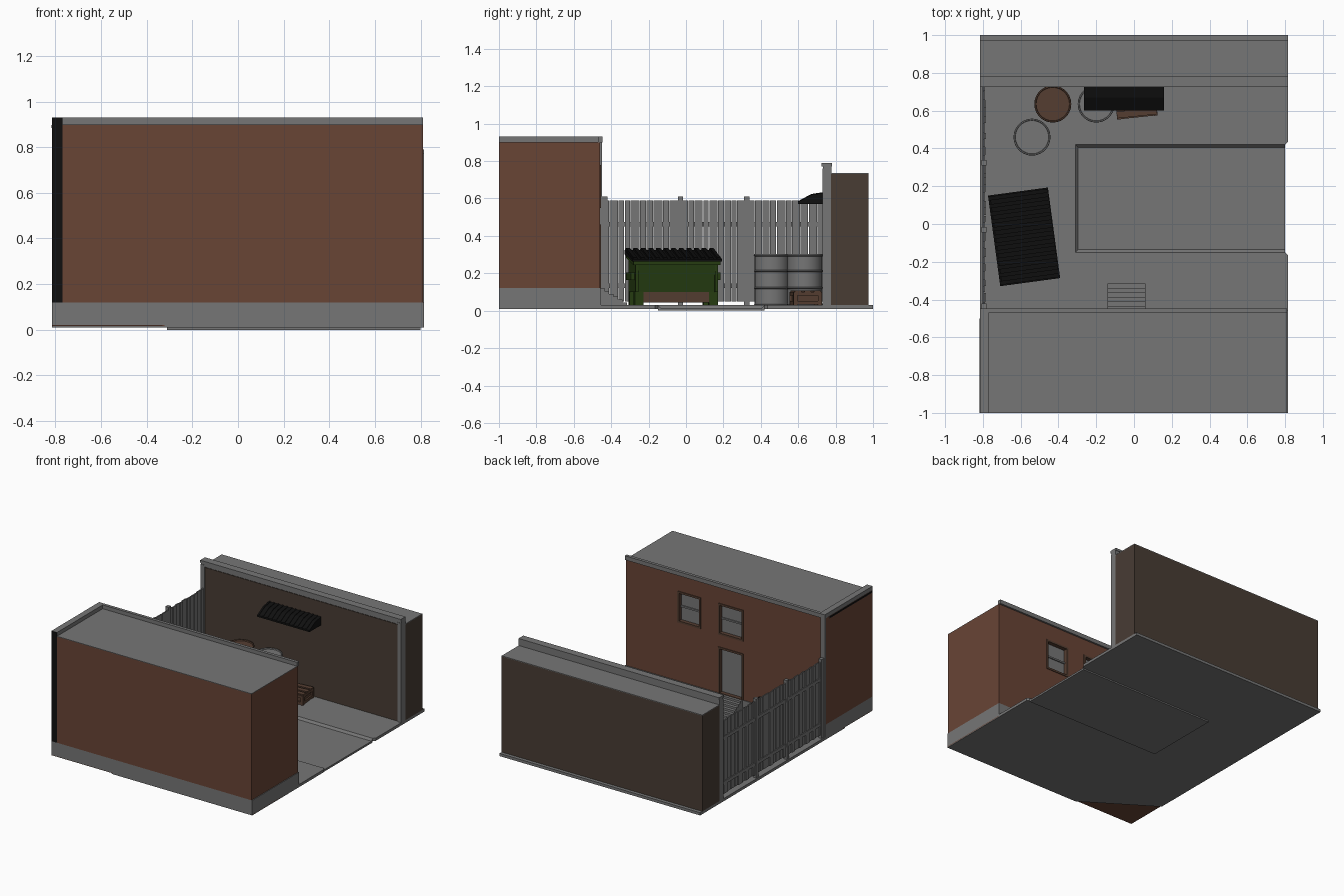
import bpy, bmesh, math, random
from mathutils import Matrix, Vector

if "Cube" in bpy.data.objects:
    bpy.data.objects.remove(bpy.data.objects["Cube"])

random.seed(4)


def material(name, r, g, b):
    m = bpy.data.materials.new(name)
    m.diffuse_color = (r, g, b, 1)
    m.use_nodes = True
    m.node_tree.nodes["Principled BSDF"].inputs["Base Color"].default_value = m.diffuse_color
    return m


GREY = material("concrete_grey", .18, .18, .18)
BRICK = material("red_brick", .14, .058, .036)
BROWN = material("dark_brown_wall", .065, .045, .034)
RUST = material("rusty_brown", .09, .048, .031)
GREEN = material("dark_green", .02, .048, .006)
BLACK = material("black", .005, .005, .005)


def finish(name, bm, mat, matrix=Matrix()):
    bmesh.ops.recalc_face_normals(bm, faces=bm.faces)
    me = bpy.data.meshes.new(name)
    bm.to_mesh(me)
    bm.free()
    me.materials.append(mat)
    ob = bpy.data.objects.new(name, me)
    ob.matrix_world = matrix
    bpy.context.collection.objects.link(ob)
    return ob


def boxes(name, mat, *ranges, matrix=Matrix()):
    """One object of boxes given as (x0, x1, y0, y1, z0, z1)."""
    bm = bmesh.new()
    for x0, x1, y0, y1, z0, z1 in ranges:
        mid = Vector((x0 + x1, y0 + y1, z0 + z1)) / 2
        size = Matrix.Diagonal((x1 - x0, y1 - y0, z1 - z0, 1))
        bmesh.ops.create_cube(bm, size=1, matrix=Matrix.Translation(mid) @ size)
    return finish(name, bm, mat, matrix)


def prism(name, mat, pts, axis, spans, matrix=Matrix()):
    """Extrude a 2D outline along an axis over each (start, end) span."""
    bm = bmesh.new()
    for a, b in spans:
        def place(p, t):
            return {'x': (t, *p), 'y': (p[0], t, p[1]), 'z': (*p, t)}[axis]
        lo = [bm.verts.new(place(p, a)) for p in pts]
        hi = [bm.verts.new(place(p, b)) for p in pts]
        bm.faces.new(lo)
        bm.faces.new(hi)
        for i in range(len(pts)):
            j = (i + 1) % len(pts)
            bm.faces.new((lo[i], lo[j], hi[j], hi[i]))
    return finish(name, bm, mat, matrix)


X = .815

# Ground slab with a sunken yard open to the right and one cut corner
prism("ground_slab", GREY, [(-X, 1), (-X, -.68), (-.32, -1), (X, -1), (X, -.165), (.8, -.15),
      (-.31, -.15), (-.31, .42), (.8, .42), (X, .435), (X, 1)], 'z', [(.01, .03)])
boxes("yard_floor", GREY, (-.31, .8, -.15, .42, 0, .014))
for s, y in ((1, -.15), (-1, .42)):
    prism("yard_side_slope", GREY, [(y, .012), (y, .03), (y + s * .014, .014)], 'x', [(-.31, .8)])
prism("yard_end_slope", GREY, [(-.31, .012), (-.31, .03), (-.296, .014)], 'y', [(-.15, .42)])

# Brick building: base, body, and facade wall around the openings
boxes("building_base", GREY, (-X, X, -1, -.455, .02, .12))
boxes("building_underside", BRICK, (-X, X, -.999, -.46, .016, .02))
boxes("building_body", BRICK, (-X, .81, -1, -.49, .12, .898))
boxes("building_roof", GREY, (-.77, .81, -1, -.47, .898, .902))
F = (-.49, -.46)
boxes("facade_wall", BRICK, (-X, -.145, *F, .12, .9), (-.145, .06, *F, .46, .55),
      (-.145, .06, *F, .78, .9), (.06, .2, *F, .12, .9), (.2, .39, *F, .12, .55),
      (.2, .39, *F, .78, .9), (.39, .81, *F, .12, .9))
boxes("roof_parapet", GREY, (-X, -.77, -1, -.447, .9, .93), (-.77, .81, -.47, -.447, .9, .93))
boxes("parapet_shadow_trim", BLACK, (-X - .002, -X, -1, -.5, .885, .898))
boxes("open_wall_end", BLACK, (-X, -.77, -1.001, -1, .12, .93))
boxes("corner_pilaster", GREY, (-X, -.78, -.462, -.448, .03, .9))

# Windows and door
for name, x0, x1, z0, z1 in (("right_window", .2, .39, .55, .78),
                             ("middle_window", -.145, .06, .55, .78),
                             ("door", -.145, .06, .12, .46)):
    boxes(name + "_panel", GREY, (x0, x1, -.49, -.484, z0, z1))
    w = .014
    boxes(name + "_frame", RUST, (x0, x0 + w, -.488, -.455, z0, z1),
          (x1 - w, x1, -.488, -.455, z0, z1), (x0, x1, -.488, -.455, z1 - w, z1),
          (x0, x1, -.488, -.455, z0, z0 + (w if name != "door" else .004)))
    if name != "door":
        zm = (z0 + z1) / 2
        boxes(name + "_crossbar", GREY, (x0, x1, -.486, -.476, zm - .006, zm + .006))

# Stairs to the door
boxes("stairs", GREY, *[(-.14, .06, -.46, -.315 - i * .024, .03, .045 + i * .015) for i in range(6)])

# Low building and wall on the far side
boxes("far_building", BROWN, (-X, X, .775, .975, .03, .732))
boxes("far_building_roof", GREY, (-X, X, .775, .975, .732, .737))
boxes("far_wall", GREY, (-.81, .81, .742, .777, .03, .765))
boxes("far_wall_facing", BROWN, (-.79, .79, .737, .742, .03, .74))
boxes("far_wall_cap", GREY, (-X, X, .725, .78, .772, .79), (-X, X, .732, .777, .745, .772))
boxes("far_wall_pilasters", GREY, (-X, -.785, .73, .777, .03, .76), (.785, X, .73, .777, .03, .76))

# Awning with ribs
awning = [(.737, .57), (.6, .57), (.6, .582), (.67, .62), (.737, .63)]
prism("awning", BLACK, awning, 'x', [(-.265, .16)])
prism("awning_ribs", BLACK, [(y, z + .004) for y, z in awning], 'x',
      [(-.262 + i * .035, -.25 + i * .035) for i in range(12)])

# Sheet metal fence on the left
planks, y = [], -.445
while y < .73:
    w = min(random.uniform(.03, .055), .735 - y)
    d = random.choice((0, .006))
    planks.append((-.799 + d, -.79 + d, y, y + w - .003, .05, .588))
    y += w
boxes("fence_sheets", GREY, *planks)
boxes("fence_posts", GREY, *[(-.808, -.782, y - .014, y + .014, .03, .61) for y in (-.435, -.03, .325)])
boxes("fence_rails", GREY, (-.803, -.797, -.445, .735, .12, .145), (-.803, -.797, -.445, .735, .45, .475))

# Drums: turned profile with two raised bands
drum = [(0, .03), (.093, .03), (.096, .035), (.093, .04), (.093, .117), (.098, .122), (.093, .127),
        (.093, .207), (.098, .212), (.093, .217), (.093, .29), (.098, .296), (.096, .302),
        (.09, .302), (.088, .294), (0, .294)]
for name, x, y, mat in (("left_drum", -.54, .46, GREY), ("rusty_drum", -.43, .635, RUST),
                        ("right_drum", -.2, .635, GREY)):
    bm = bmesh.new()
    vs = [bm.verts.new((r, 0, z)) for r, z in drum]
    es = [bm.edges.new(e) for e in zip(vs, vs[1:])]
    bmesh.ops.spin(bm, geom=vs + es, axis=(0, 0, 1), cent=(0, 0, 0), angle=math.tau, steps=28)
    bmesh.ops.remove_doubles(bm, verts=bm.verts, dist=.0005)
    ob = finish(name, bm, mat, Matrix.Translation((x, y, 0)))
    bpy.context.view_layer.objects.active = ob
    ob.select_set(True)
    bpy.ops.object.shade_smooth_by_angle(angle=math.radians(30))
    ob.select_set(False)

# Wooden crate below the awning
M = Matrix.Translation((.01, .64, 0)) @ Matrix.Rotation(math.radians(6), 4, 'Z')
boxes("crate_core", RUST, (-.095, .095, -.065, .065, .035, .098), matrix=M)
boxes("crate_slats", RUST, *[(-.107, .107, y - .018, y + .018, .098, .108) for y in (-.052, 0, .052)],
      *[(-.105, .105, s * .07 - .006, s * .07 + .006, z, z + .02)
        for s in (-1, 1) for z in (.032, .08)],
      *[(s * .098 - .008, s * .098 + .008, -.076, .076, z, z + .02)
        for s in (-1, 1) for z in (.032, .08)],
      *[(s * .098 - .01, s * .098 + .01, t * .066 - .011, t * .066 + .011, .03, .1)
        for s in (-1, 1) for t in (-1, 1)], matrix=M)

# Dumpster: tapered body, rusty bottom, side pockets and sloping ribbed lid
M = Matrix.Translation((-.582, -.068, 0)) @ Matrix.Rotation(math.radians(7.7), 4, 'Z')
prism("dumpster_body", GREEN, [(-.135, .1), (.12, .1), (.14, .262), (-.145, .305)], 'y',
      [(-.222, .222)], M)
prism("dumpster_rim", GREEN, [(-.15, .282), (.15, .243), (.15, .262), (-.15, .305)], 'y',
      [(-.235, .235)], M)
boxes("dumpster_bottom", RUST, (-.125, .118, -.2, .2, .045, .102), matrix=M)
boxes("dumpster_feet", GREEN, *[(x - .022, x + .022, s * .2 - .024, s * .2 + .024, .03, .102)
      for x in (-.11, .1) for s in (-1, 1)], matrix=M)
boxes("dumpster_side_pockets", GREEN, *[(-.1, .1, s * .23 - .012, s * .23 + .012, .165, .205)
      for s in (-1, 1)], matrix=M)
boxes("dumpster_front_ribs", GREEN, *[(.1, .142, y - .008, y + .008, .1, .25)
      for y in (-.214, .214)], matrix=M)
prism("dumpster_lid", BLACK, [(-.16, .303), (.16, .262), (.16, .275), (-.15, .325), (-.16, .32)], 'y',
      [(-.242, .242)], M)
prism("dumpster_lid_ribs", BLACK, [(-.16, .31), (.155, .268), (.155, .284), (-.145, .336), (-.16, .33)],
      'y', [(-.236 + i * .041, -.215 + i * .041) for i in range(12)], M)
